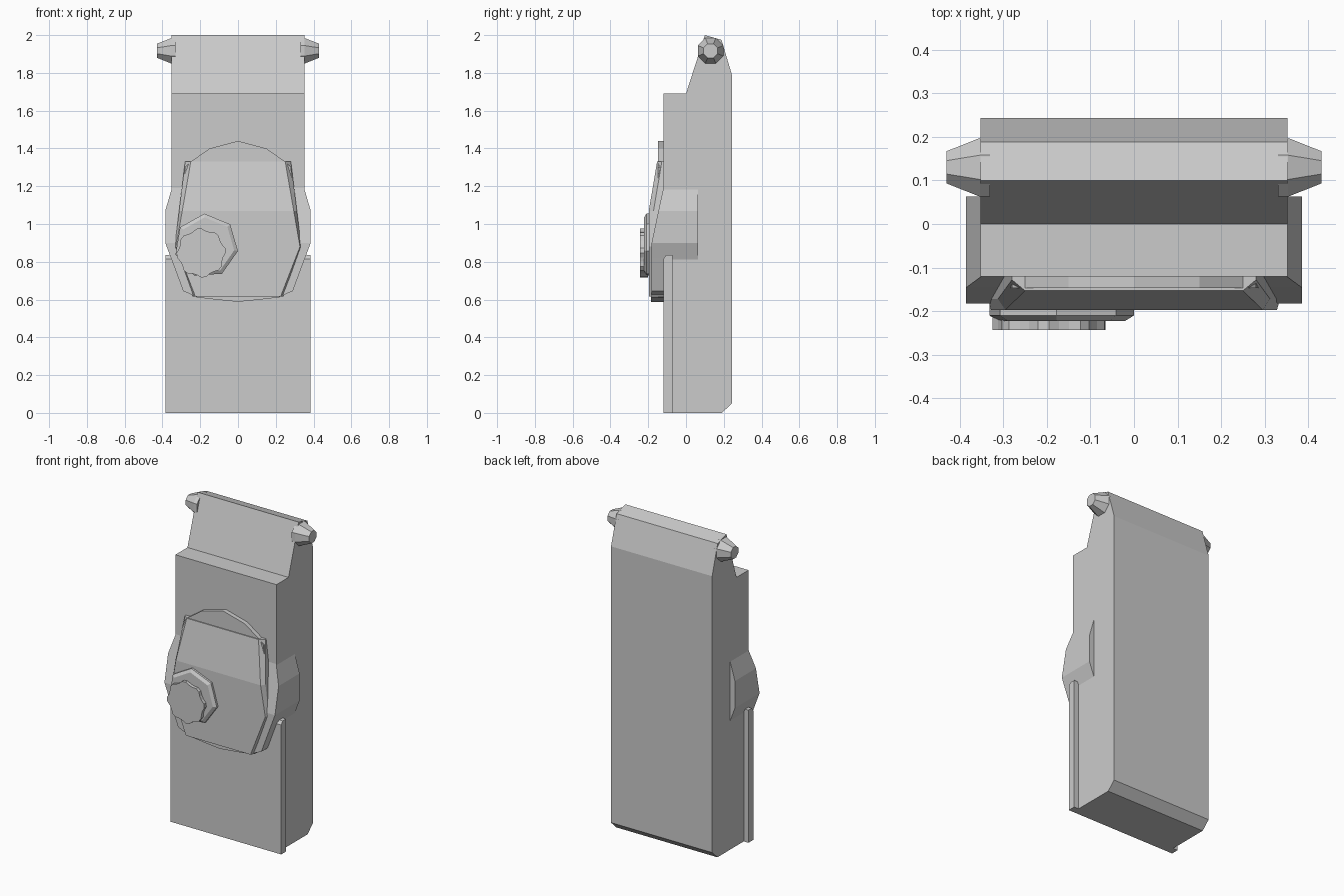
import bpy, bmesh
from math import sin, cos, pi

if "Cube" in bpy.data.objects:
    bpy.data.objects.remove(bpy.data.objects["Cube"])


def loft(name, rings):
    """Skin a list of equal-length vertex rings and cap both ends."""
    bm = bmesh.new()
    vs = [[bm.verts.new(p) for p in r] for r in rings]
    n = len(rings[0])
    for a, b in zip(vs, vs[1:]):
        for i in range(n):
            j = (i + 1) % n
            bm.faces.new((a[i], a[j], b[j], b[i]))
    bm.faces.new(vs[0])
    bm.faces.new(vs[-1])
    bmesh.ops.recalc_face_normals(bm, faces=bm.faces)
    me = bpy.data.meshes.new(name)
    bm.to_mesh(me)
    bm.free()
    ob = bpy.data.objects.new(name, me)
    bpy.context.collection.objects.link(ob)
    return ob


def extrude_x(name, profile, x0, x1):
    return loft(name, [[(x, y, z) for y, z in profile] for x in (x0, x1)])


def mirrored(points):
    """Complete a right-half (x, z) outline running top to bottom."""
    return points + [(-x, z) for x, z in reversed(points) if x > 0]


def circle(n, r, cx, cz, start=pi / 2):
    return [(cx + r * cos(start + 2 * pi * i / n), cz + r * sin(start + 2 * pi * i / n))
            for i in range(n)]


# Main slab, with stepped front shoulder and chamfered back
extrude_x("body", [(-.12, 0), (-.12, 1.69), (0, 1.69), (.10, 2), (.188, 1.975),
                   (.243, 1.79), (.243, .05), (.19, 0)], -.352, .352)

# Side rails and hinge pins
for s, side in ((-1, "left"), (1, "right")):
    extrude_x(side + "_rail", [(-.12, 0), (-.12, .815), (-.105, .835), (-.072, .835), (-.072, 0)],
              s * .34, s * .385)
    rings = [[(s * x, y, z) for y, z in circle(8, r, .13, 1.917, pi / 8)]
             for x, r in ((.33, .073), (.353, .073), (.43, .04))]
    loft(side + "_pin", rings)

# Faceted collar wrapping the front and sides: (z, half width, front y)
collar = [(1.19, .35, -.12), (1.07, .385, -.146), (.9, .385, -.182),
          (.82, .355, -.182), (.645, .29, -.182), (.615, .22, -.182)]
loft("collar", [[(-w, y, z), (w, y, z), (w, .063, z), (-w, .063, z)] for z, w, y in collar])

# Round backing disc behind the plate
disc = mirrored([(0, 1.44), (.15, 1.4), (.25, 1.33), (.28, 1.3), (.3, 1.1),
                 (.3, .75), (.22, .612), (.12, .6), (0, .588)])
loft("backing_disc", [[(x, y, z) for x, z in disc] for y in (-.10, -.147)])
lower = mirrored([(0, .75), (.22, .7), (.22, .612), (.12, .6), (0, .588)])
loft("disc_lower_lip", [[(x, y, z) for x, z in lower] for y in (-.10, -.185)])

# Bent front plate: (z, front half width, back half width, front y)
plate = [(1.33, .25, .28, -.153), (1.07, .295, .312, -.197),
         (.88, .328, .335, -.197), (.615, .225, .24, -.197)]
loft("front_plate", [[(-f, y, z), (f, y, z), (b, y + .025, z), (b, -.10, z),
                      (-b, -.10, z), (-b, y + .025, z)] for z, f, b, y in plate])

# Seven-sided knob base and notched cap
loft("knob_base", [[(x, y, z) for x, z in circle(7, r, -.168, .885, pi / 2 - .06 + .12)]
                   for y, r in ((-.17, .17), (-.21, .17), (-.222, .15))])
cap = []
for i in range(32):
    r = .13 if i % 4 < 2 else .119
    a = 2 * pi * i / 32
    cap.append((-.195 + r * cos(a), .847 + r * sin(a)))
loft("knob_cap", [[(x, y, z) for x, z in cap] for y in (-.20, -.243)])
